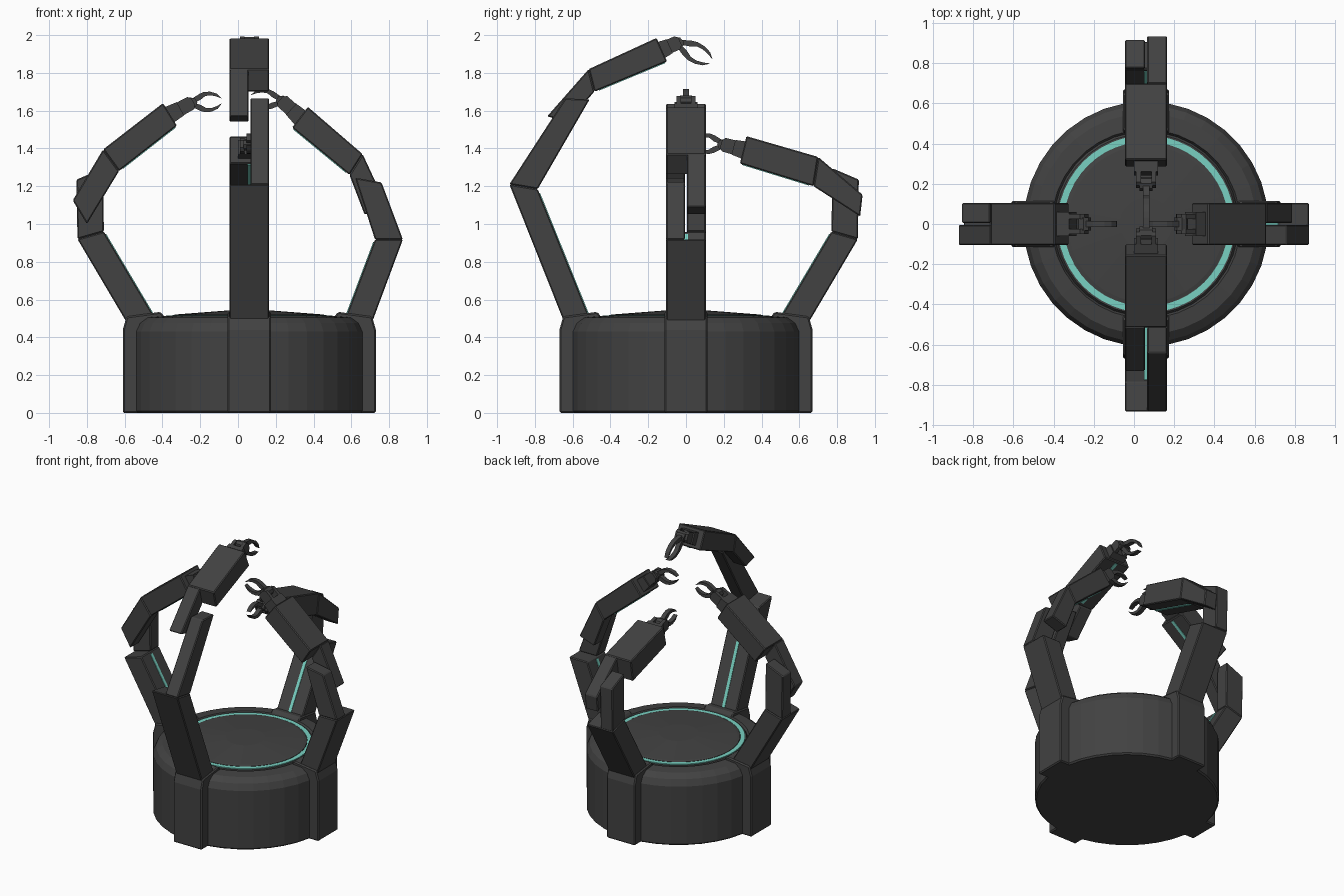
import bpy, bmesh, math
from mathutils import Vector

if "Cube" in bpy.data.objects:
    bpy.data.objects.remove(bpy.data.objects["Cube"])


def material(name, rgb):
    m = bpy.data.materials.new(name)
    m.diffuse_color = (*rgb, 1)
    m.use_nodes = True
    m.node_tree.nodes["Principled BSDF"].inputs["Base Color"].default_value = m.diffuse_color
    return m


GREY = material("dark_grey", (0.054, 0.054, 0.054))
TEAL = material("teal_glow", (0.19, 0.64, 0.54))
CENTRE = Vector((0.06, 0, 0))


def finish(name, bm, mat, bevel=0):
    bmesh.ops.recalc_face_normals(bm, faces=bm.faces)
    me = bpy.data.meshes.new(name)
    bm.to_mesh(me)
    bm.free()
    me.materials.append(mat)
    ob = bpy.data.objects.new(name, me)
    bpy.context.collection.objects.link(ob)
    if bevel:
        mod = ob.modifiers.new("bevel", 'BEVEL')
        mod.width = bevel
        mod.segments = 1
    return ob


def lathe(name, profile, mat, segs=36, closed=False):
    bm = bmesh.new()
    vs = [bm.verts.new((r, 0, z)) for r, z in profile]
    edges = [bm.edges.new(p) for p in zip(vs, vs[1:])]
    if closed:
        edges.append(bm.edges.new((vs[-1], vs[0])))
    bmesh.ops.spin(bm, geom=vs + edges, cent=(0, 0, 0), axis=(0, 0, 1),
                   angle=math.tau, steps=segs, use_duplicate=False)
    bmesh.ops.remove_doubles(bm, verts=bm.verts, dist=1e-4)
    bmesh.ops.translate(bm, verts=bm.verts, vec=CENTRE)
    return finish(name, bm, mat)


class Arm:
    """Frame of one arm: d points outwards, t towards the lower tongue's side."""

    def __init__(self, name, d, t):
        self.name, self.d, self.t = name, Vector(d), Vector(t)

    def prism(self, bm, pts, s0, s1):
        ends = [[bm.verts.new(CENTRE + self.d * r + self.t * s + Vector((0, 0, z)))
                 for r, z in pts] for s in (s0, s1)]
        bm.faces.new(ends[0])
        bm.faces.new(ends[1])
        n = len(pts)
        for i in range(n):
            j = (i + 1) % n
            bm.faces.new((ends[0][i], ends[0][j], ends[1][j], ends[1][i]))

    def part(self, name, prisms, mat=GREY, bevel=0):
        bm = bmesh.new()
        for pts, s0, s1 in prisms:
            self.prism(bm, pts, s0, s1)
        finish(self.name + "_" + name, bm, mat, bevel)

    def strip(self, name, a, b, away):
        # thin glowing plate on the inner face from a to b
        a, b = Vector(a), Vector(b)
        u = (b - a).normalized()
        n = Vector((-u.y, u.x))
        if n.dot(Vector(away) - a) > 0:
            n = -n
        lo, hi = a.lerp(b, 0.06), a.lerp(b, 0.97)
        self.part(name, [([lo - n * .004, hi - n * .004, hi + n * .004, lo + n * .004],
                          -.011, .011)], TEAL)


def build_arm(arm, low, up, wrist, tip):
    W, G = 0.105, 0.005
    # pedestal pad on the base, with a raised lip under the arm
    arm.part("pad", [([(.45, 0), (.67, 0), (.67, .44), (.65, .51), (.47, .535),
                       (.45, .51)], -.115, .115)], GREY, .008)
    # links: full-width half and half-width tongue (outer 0-1-2, inner 3-4-5)
    arm.part("lower_link", [([low[0], low[1], low[4], low[5]], -W, W),
                            ([low[1], low[2], low[3], low[4]], G, W)], GREY, .006)
    arm.part("upper_link", [([up[1], up[2], up[3], up[4]], -W, W),
                            ([up[0], up[1], up[4], up[5]], -W, -G)], GREY, .006)
    arm.strip("lower_strip", low[5], low[4], low[0])
    arm.strip("upper_strip", up[4], up[3], up[1])
    # wrist neck and fork plates
    f = (Vector(up[2]) + Vector(up[3])) / 2
    w, tip = Vector(wrist), Vector(tip)
    u = (w - f).normalized()
    n = Vector((-u.y, u.x))
    e = w + u * .015
    b = f - u * .03
    arm.part("wrist_neck", [([b + n * .05, f.lerp(w, .5) + n * .04, f.lerp(w, .5) - n * .04,
                              b - n * .05], -.06, .06)])
    fork = [b + n * .04, w + n * .037, e + n * .02, e - n * .02, w - n * .037, b - n * .04]
    arm.part("wrist_fork", [(fork, .026, .05), (fork, -.05, -.026)])
    # palm and two curved jaws
    u = (tip - w).normalized()
    n = Vector((-u.y, u.x))
    L = (tip - w).length
    palm = [w + u * (.035 * math.cos(k * math.tau / 8)) + n * (.03 * math.sin(k * math.tau / 8))
            for k in range(8)]
    arm.part("palm", [(palm, -.032, .032)])
    jaw = [(.02, .02), (.3, .046), (.45, .054), (.65, .053), (.85, .04), (1, .012),
           (.82, .026), (.65, .034), (.48, .032), (.32, .014), (.1, 0)]
    for side, nm in ((1, "upper_jaw"), (-1, "lower_jaw")):
        arm.part(nm, [([w + u * (L * x) + n * (side * y) for x, y in jaw], -.016, .016)])


# base drum, glowing ring and shallow domed plate
lathe("base_drum", [(0, 0), (.60, 0), (.61, .01), (.61, .43), (.59, .475), (.55, .505),
                    (.47, .512), (.46, .495), (.45, .51), (0, .51)], GREY)
lathe("glow_ring", [(.41, .505), (.441, .505), (.441, .516), (.41, .516)], TEAL, 48, True)
lathe("top_plate", [(.408, .505), (.408, .517), (.39, .521), (.13, .541), (0, .541)], GREY)

# side profiles as (distance from centre, height): three outer points, three inner
bent_low = [(.65, .48), (.91, .92), (.915, 1.235), (.775, 1.295), (.77, .96), (.485, .48)]
build_arm(Arm("front_arm", (0, -1, 0), (1, 0, 0)),
          [(.645, .48), (.935, 1.21), (.64, 1.665), (.51, 1.66), (.785, 1.185), (.50, .48)],
          [(.735, 1.57), (.515, 1.82), (.156, 1.985), (.10, 1.86), (.485, 1.70), (.63, 1.54)],
          (.045, 1.96), (-.135, 1.86))
build_arm(Arm("back_arm", (0, 1, 0), (-1, 0, 0)), bent_low,
          [(.935, 1.155), (.70, 1.355), (.32, 1.465), (.285, 1.32), (.675, 1.20), (.922, 1.04)],
          (.20, 1.42), (.035, 1.43))
build_arm(Arm("left_arm", (-1, 0, 0), (0, 1, 0)), bent_low,
          [(.935, 1.125), (.774, 1.395), (.457, 1.64), (.383, 1.52), (.69, 1.28), (.86, 1.0)],
          (.31, 1.64), (.145, 1.652))
build_arm(Arm("right_arm", (1, 0, 0), (0, -1, 0)),
          [(.65, .48), (.813, .918), (.70, 1.22), (.56, 1.245), (.665, .918), (.50, .48)],
          [(.73, 1.09), (.60, 1.37), (.31, 1.62), (.226, 1.51), (.53, 1.26), (.61, 1.05)],
          (.175, 1.65), (.005, 1.67))
